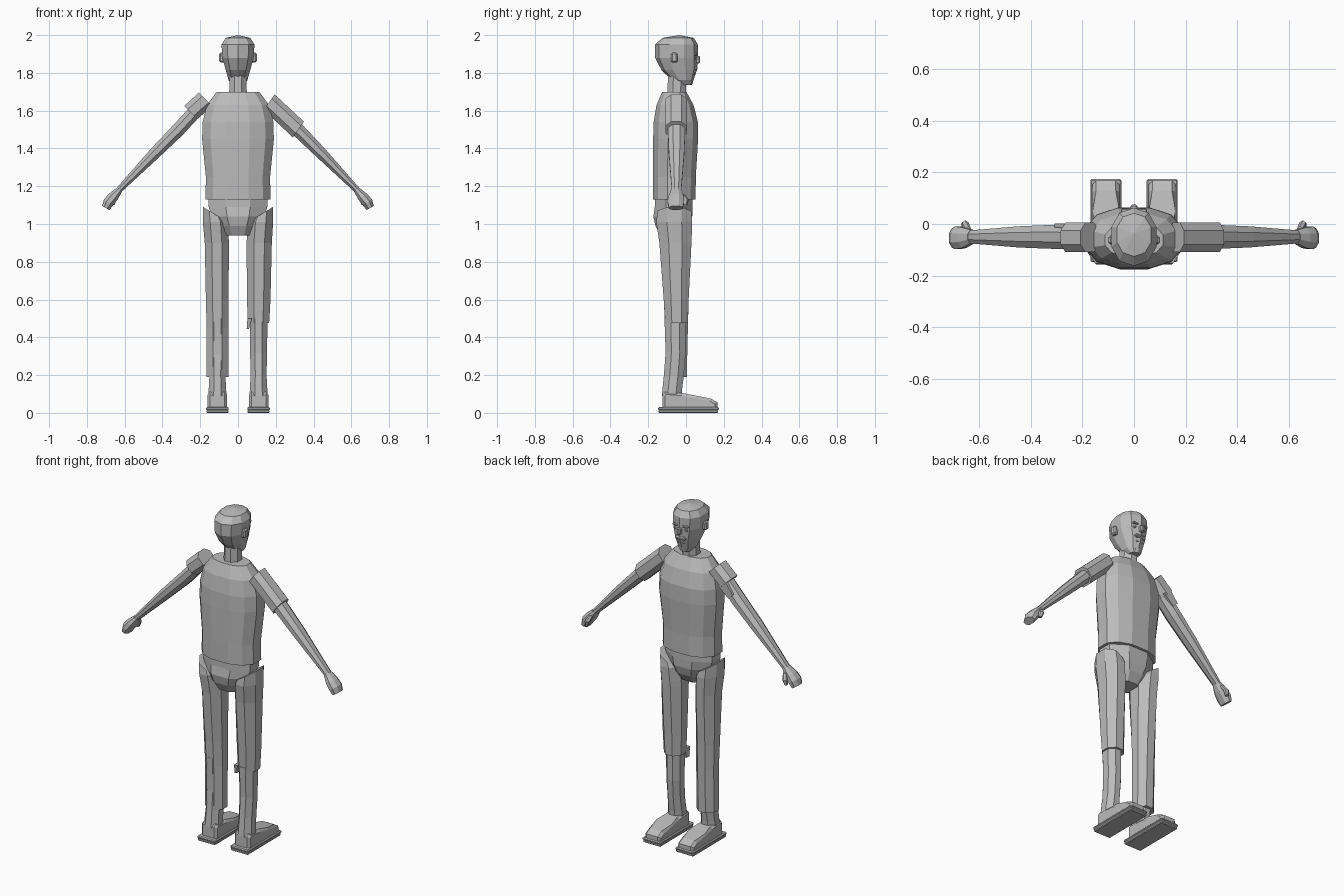
import bpy, bmesh, math
from mathutils import Vector

grey = bpy.data.materials.new("plain grey")
grey.diffuse_color = (0.5, 0.5, 0.5, 1)


def finish(name, bm):
    bmesh.ops.recalc_face_normals(bm, faces=bm.faces[:])
    me = bpy.data.meshes.new(name)
    bm.to_mesh(me)
    bm.free()
    me.materials.append(grey)
    ob = bpy.data.objects.new(name, me)
    bpy.context.collection.objects.link(ob)
    return ob


def loft(name, rings, n=8, u=(1, 0, 0), half=True, p=1.0, tilt=0):
    """Skin rings (x, y, z, half width along u, half depth along y)."""
    bm, u, loops = bmesh.new(), Vector(u).normalized(), []
    for i, (x, y, z, ru, rv) in enumerate(rings):
        loop = []
        for k in range(n):
            a = 2 * math.pi * (k + (0.5 if half else 0)) / n
            c, s = math.cos(a), math.sin(a)
            c = math.copysign(abs(c) ** p, c) if abs(c) > 1e-6 else 0
            s = math.copysign(abs(s) ** p, s) if abs(s) > 1e-6 else 0
            if half:      # flat sides reach the full width
                c, s = c / math.cos(math.pi / n) ** p, s / math.cos(math.pi / n) ** p
            co = Vector((x, y, z)) + u * c * ru + Vector((0, s * rv, 0))
            if i == len(rings) - 1:
                co.z += tilt * c      # slanted last rim
            loop.append(bm.verts.new(co))
        loops.append(loop)
    for a, b in zip(loops, loops[1:]):
        for k in range(n):
            j = (k + 1) % n
            bm.faces.new((a[k], a[j], b[j], b[k]))
    bm.faces.new(loops[0])
    bm.faces.new(loops[-1])
    return finish(name, bm)


def block(name, lo, hi, bevel=0.0):
    bm = bmesh.new()
    bmesh.ops.create_cube(bm, size=1)
    for v in bm.verts:
        v.co = Vector(((h if c > 0 else l) for c, l, h in zip(v.co, lo, hi)))
    if bevel:
        bmesh.ops.bevel(bm, geom=bm.edges[:], offset=bevel, segments=1, affect='EDGES')
    return finish(name, bm)


def fan_top(ob, apex):
    """Replace the flat last cap with a low cone."""
    bm = bmesh.new()
    bm.from_mesh(ob.data)
    top = max(bm.faces, key=lambda f: f.calc_center_median().z)
    tip = bmesh.ops.poke(bm, faces=[top])["verts"][0]
    tip.co = apex
    bm.to_mesh(ob.data)
    bm.free()


# Shirt, hips and neck
loft("shirt", [(0, -.062, 1.13, .172, .113), (0, -.062, 1.25, .17, .114),
               (0, -.055, 1.45, .19, .119), (0, -.054, 1.54, .187, .117),
               (0, -.058, 1.63, .165, .098), (0, -.062, 1.70, .112, .064)],
     n=12, p=.85, tilt=0)
loft("hips", [(0, -.075, .94, .075, .06), (0, -.072, .99, .11, .09),
              (0, -.07, 1.04, .14, .103), (0, -.065, 1.09, .155, .1),
              (0, -.065, 1.16, .155, .1)], n=8)
loft("neck", [(0, -.05, 1.67, .047, .05), (0, -.045, 1.83, .044, .048)], n=8)

# Head
head = loft("head", [(0, .0, 1.735, .03, .03), (0, -.018, 1.762, .05, .055),
                     (0, -.036, 1.815, .065, .09), (0, -.05, 1.88, .083, .108),
                     (0, -.05, 1.95, .087, .108), (0, -.042, 1.985, .066, .08)],
            n=10, u=(1, 0, 0), half=True, p=.9)
fan_top(head, (0, -.035, 2.0))
block("nose", (-.013, .035, 1.85), (.013, .075, 1.89), .006)
block("moustache", (-.034, .02, 1.815), (.034, .062, 1.835), .006)
block("lower_lip", (-.022, .01, 1.79), (.022, .05, 1.802), .004)
block("chin", (-.03, -.01, 1.742), (.03, .033, 1.775), .01)
for s, side in ((-1, "left"), (1, "right")):
    ex, bx = sorted((s * .07, s * .1)), sorted((s * .014, s * .05))
    block(side + "_ear", (ex[0], -.08, 1.855), (ex[1], -.044, 1.907), .008)
    block(side + "_brow", (bx[0], .02, 1.893), (bx[1], .06, 1.905), .004)
    block(side + "_eye", (bx[0] + .005, .02, 1.87), (bx[1] - .005, .053, 1.885), .004)

# Arms, hands and sleeves
for s, side in ((-1, "left"), (1, "right")):
    across = (s * .72, 0, .7)
    loft(side + "_arm", [(s * .2, -.052, 1.625, .036, .045), (s * .32, -.05, 1.495, .036, .046),
                         (s * .44, -.05, 1.375, .031, .041), (s * .635, -.05, 1.175, .016, .025)],
         n=8, u=across)
    loft(side + "_hand", [(s * .63, -.05, 1.18, .018, .027), (s * .66, -.053, 1.145, .028, .04),
                          (s * .685, -.054, 1.115, .029, .044), (s * .7, -.054, 1.085, .022, .037)],
         n=8, u=(s * .85, 0, .5))
    loft(side + "_thumb", [(s * .643, -.025, 1.16, .01, .014), (s * .655, -.002, 1.13, .013, .014),
                           (s * .662, -.004, 1.10, .008, .01)], n=6)
loft("long_sleeve", [(.165, -.052, 1.645, .05, .057), (.32, -.052, 1.5, .051, .057)],
     u=(.06, 0, .085), n=8, p=.85)
loft("torn_sleeve", [(-.172, -.052, 1.66, .05, .057), (-.25, -.052, 1.59, .049, .057)],
     u=(-.07, 0, .07), n=8, p=.85)
loft("torn_sleeve_flap", [(-.235, -.008, 1.595, .03, .009), (-.295, -.006, 1.53, .02, .007)],
     u=(-.7, 0, .7), n=4)

# Trousers: one long leg and one torn short leg
waist = [(-.075, .105, .072, .085), ]
loft("long_trouser_leg", [(-.108, -.052, .19, .058, .056), (-.108, -.05, .45, .058, .06),
                          (-.11, -.052, .6, .06, .066), (-.112, -.056, .9, .064, .085),
                          (-.12, -.062, 1.01, .066, .095), (-.128, -.062, 1.055, .057, .09)],
     n=8, tilt=-.035)
loft("short_trouser_leg", [(.108, -.05, .475, .057, .06), (.11, -.052, .6, .062, .066),
                           (.112, -.056, .9, .067, .085), (.12, -.062, 1.01, .066, .095),
                           (.128, -.062, 1.055, .057, .09)], n=8, tilt=.035)
loft("trouser_tear", [(.052, -.085, .445, .006, .012), (.062, -.085, .5, .012, .025)], n=4)

# Shins, shoes and soles
for s, side in ((-1, "left"), (1, "right")):
    x = s * .109
    loft(side + "_shin", [(x, -.075, .09, .048, .053), (x, -.072, .13, .046, .052),
                          (x, -.064, .2, .042, .053), (x, -.055, .32, .045, .053),
                          (x, -.058, .5, .047, .056)], n=8)
    # shoe side outline, extruded across and chamfered
    outline = [(-.125, .025), (-.125, .095), (-.11, .112), (-.02, .105), (.05, .092),
               (.13, .076), (.168, .055), (.168, .025)]
    bm = bmesh.new()
    face = bm.faces.new([bm.verts.new((x - .052, y, z)) for y, z in outline])
    out = bmesh.ops.extrude_face_region(bm, geom=[face])["geom"]
    for v in out:
        if isinstance(v, bmesh.types.BMVert):
            v.co.x += .104
    rims = [e for e in bm.edges if abs(e.verts[0].co.x - e.verts[1].co.x) < 1e-5
            and max(v.co.z for v in e.verts) > .04]
    bmesh.ops.bevel(bm, geom=rims, offset=.014, segments=1, affect='EDGES')
    finish(side + "_shoe", bm)
    block(side + "_sole", (x - .058, -.145, .0), (x + .058, .17, .016), .004)
    block(side + "_welt", (x - .06, -.148, .014), (x + .06, .174, .03), .005)
